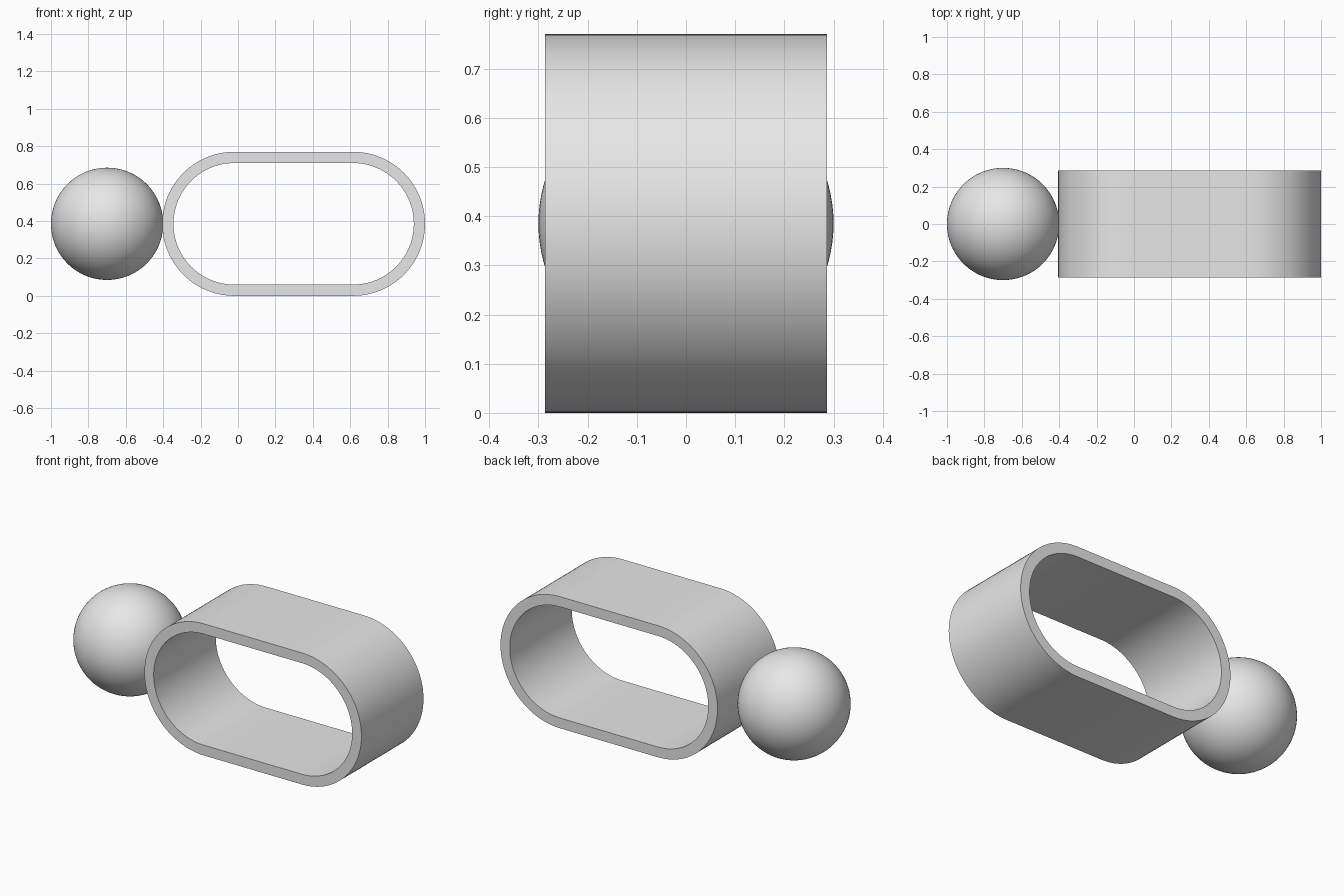
import bpy, bmesh, math

cube = bpy.data.objects.get("Cube")
if cube:
    bpy.data.objects.remove(cube, do_unlink=True)

RADIUS, WALL = 0.385, 0.06        # outer end radius and wall thickness of the band
X_LEFT, X_RIGHT = -0.02, 0.615    # centres of the rounded ends
HALF_DEPTH = 0.287
BALL_RADIUS = 0.3
ARC_STEPS = 48

grey = bpy.data.materials.new("light grey")
grey.use_nodes = True
colour = (0.8, 0.8, 0.8, 1)
grey.diffuse_color = colour
grey.node_tree.nodes["Principled BSDF"].inputs["Base Color"].default_value = colour


def finish(obj):
    obj.data.materials.append(grey)
    bpy.ops.object.select_all(action='DESELECT')
    obj.select_set(True)
    bpy.context.view_layer.objects.active = obj
    bpy.ops.object.shade_smooth_by_angle(angle=math.radians(30))


def stadium(radius):
    """Closed outline of two half circles joined by straight sides."""
    points = []
    for centre, start in ((X_RIGHT, -math.pi / 2), (X_LEFT, math.pi / 2)):
        for i in range(ARC_STEPS + 1):
            a = start + math.pi * i / ARC_STEPS
            points.append((centre + radius * math.cos(a), RADIUS + radius * math.sin(a)))
    return points


# Hollow band: four outline loops bridged into a closed tube
bm = bmesh.new()
loops = [[bm.verts.new((x, y, z)) for x, z in stadium(r)]
         for r, y in ((RADIUS, -HALF_DEPTH), (RADIUS, HALF_DEPTH),
                      (RADIUS - WALL, HALF_DEPTH), (RADIUS - WALL, -HALF_DEPTH))]
for k, loop in enumerate(loops):
    following = loops[(k + 1) % len(loops)]
    for i in range(len(loop)):
        j = (i + 1) % len(loop)
        bm.faces.new((loop[i], loop[j], following[j], following[i]))
bmesh.ops.recalc_face_normals(bm, faces=bm.faces)
mesh = bpy.data.meshes.new("rounded_band")
bm.to_mesh(mesh)
bm.free()
band = bpy.data.objects.new("rounded_band", mesh)
bpy.context.collection.objects.link(band)
finish(band)

# Ball resting against the end of the band
bpy.ops.mesh.primitive_uv_sphere_add(segments=96, ring_count=48, radius=BALL_RADIUS,
                                     location=(-1 + BALL_RADIUS, 0, RADIUS))
ball = bpy.context.object
ball.name = "ball"
finish(ball)
